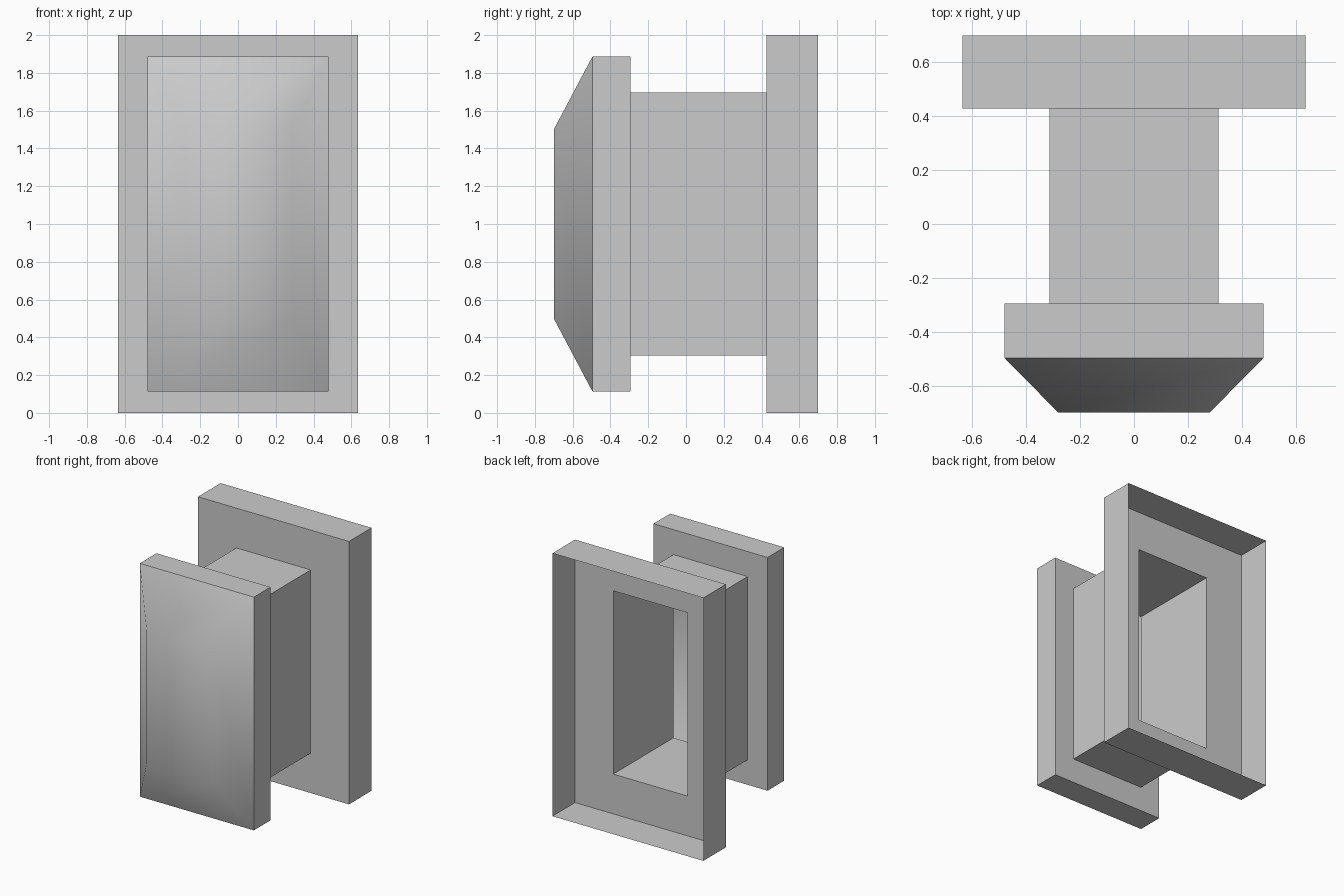
import bpy, bmesh

if "Cube" in bpy.data.objects:
    bpy.data.objects.remove(bpy.data.objects["Cube"])


def make_shell(name, rings, cap_first=False, smooth=False):
    """Skin a run of rectangular rings (y, half width, half height); the last ring stays open."""
    bm = bmesh.new()
    loops = [[bm.verts.new((sx * w, y, 1.0 + sz * h))
              for sx, sz in ((-1, -1), (1, -1), (1, 1), (-1, 1))]
             for y, w, h in rings]
    if cap_first:
        bm.faces.new(loops[0])
    for a, b in zip(loops, loops[1:]):
        for i in range(4):
            j = (i + 1) % 4
            bm.faces.new((a[j], a[i], b[i], b[j]))
    for f in bm.faces:
        f.smooth = smooth
    mesh = bpy.data.meshes.new(name)
    bm.to_mesh(mesh)
    bm.free()
    obj = bpy.data.objects.new(name, mesh)
    bpy.context.collection.objects.link(obj)
    return obj


# Ring sizes shared by neighbouring parts
HEAD = (0.48, 0.887)
NECK = (0.3125, 0.697)
FLANGE = (0.635, 1.0)

# Softly shaded tapered front
make_shell("tapered_front", [(-0.698, 0.28, 0.504), (-0.495, *HEAD)],
           cap_first=True, smooth=True)

# Head rim with its back shoulder
make_shell("head_rim", [(-0.495, *HEAD), (-0.295, *HEAD), (-0.295, *NECK)])

# Hollow neck
make_shell("neck", [(-0.295, *NECK), (0.427, *NECK)])

# Back flange, open at the rear
make_shell("back_flange", [(0.427, *NECK), (0.427, *FLANGE), (0.698, *FLANGE)])
